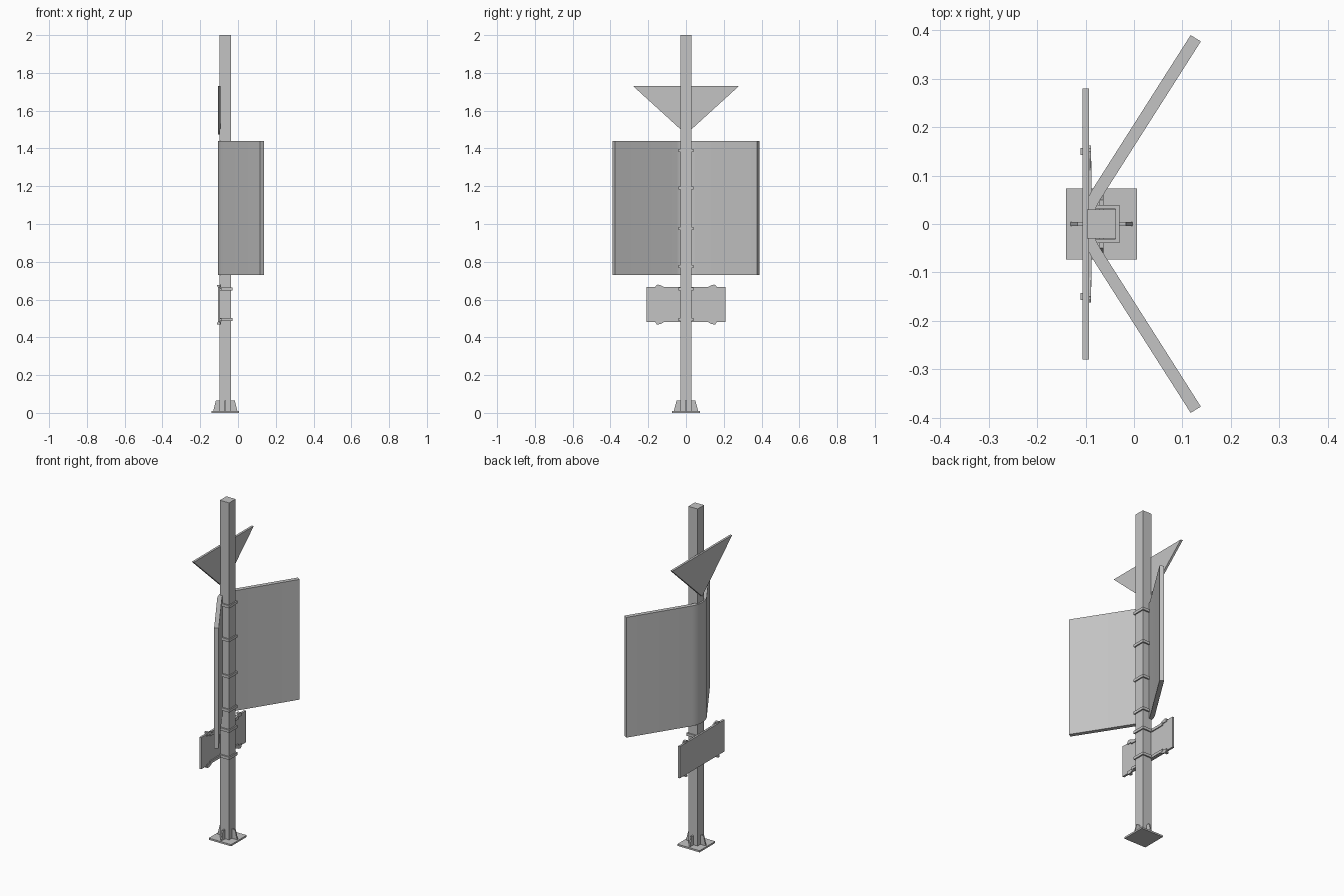
import bpy
import bmesh
from mathutils import Vector

cube = bpy.data.objects.get("Cube")
if cube:
    bpy.data.objects.remove(cube, do_unlink=True)

# One grey metal for everything
metal = bpy.data.materials.new("grey metal")
metal.use_nodes = True
grey = (0.55, 0.55, 0.55, 1)
metal.diffuse_color = grey
metal.node_tree.nodes["Principled BSDF"].inputs["Base Color"].default_value = grey

POST_X = -0.067
POST_HALF = 0.03


def prism(name, profile, axis, low, high, bevel=0):
    """Extrude a 2D profile along an axis; the profile uses the other two axes in order."""
    def place(p, h):
        c = list(p)
        c.insert("xyz".index(axis), h)
        return Vector(c)

    bm = bmesh.new()
    base = bm.faces.new([bm.verts.new(place(p, low)) for p in profile])
    new = bmesh.ops.extrude_face_region(bm, geom=[base])["geom"]
    shift = place((0, 0), high - low)
    bmesh.ops.translate(bm, vec=shift, verts=[g for g in new if isinstance(g, bmesh.types.BMVert)])
    bmesh.ops.recalc_face_normals(bm, faces=bm.faces)
    mesh = bpy.data.meshes.new(name)
    bm.to_mesh(mesh)
    bm.free()
    mesh.materials.append(metal)
    obj = bpy.data.objects.new(name, mesh)
    bpy.context.collection.objects.link(obj)
    if bevel:
        mod = obj.modifiers.new("edge", "BEVEL")
        mod.width = bevel
        mod.segments = 1
    return obj


def rect(a0, a1, b0, b1):
    return [(a0, b0), (a1, b0), (a1, b1), (a0, b1)]


def flip(points):
    return [(x, -y) for x, y in reversed(points)]


# Square post and its base plate
prism("post", rect(POST_X - POST_HALF, POST_X + POST_HALF, -POST_HALF, POST_HALF), "z", 0.005, 2)
prism("base_plate", rect(POST_X - 0.073, POST_X + 0.073, -0.073, 0.073), "z", 0, 0.01)

# Stiffening fins on the four sides of the post
for side, label in ((1, "left"), (-1, "right")):
    fin = [(0.025, 0.01), (0.064, 0.01), (0.05, 0.065), (0.025, 0.065)]
    prism("base_fin_" + label, [(POST_X + side * a, z) for a, z in fin], "y", -0.004, 0.004)
for side, label in ((1, "back"), (-1, "front")):
    prism("base_fin_" + label, [(side * a, z) for a, z in fin], "x", POST_X - 0.004, POST_X + 0.004)

# Large sheet folded round the post into a V with a rounded nose
outer = [(0.117, 0.39), (-0.088, 0.068), (-0.098, 0.047), (-0.104, 0.024), (-0.106, 0)]
inner = [(0.138, 0.377), (-0.070, 0.050), (-0.078, 0.035), (-0.083, 0.016), (-0.084, 0)]
outline = outer + flip(outer[:-1]) + inner[-1:] and (
    outer + flip(outer[:-1]) + [(x, -y) for x, y in inner] + list(reversed(inner[:-1])))
panel = prism("folded_panel", outline, "z", 0.73, 1.44)
bpy.ops.object.select_all(action="DESELECT")
panel.select_set(True)
bpy.context.view_layer.objects.active = panel
bpy.ops.object.shade_smooth_by_angle(angle=0.6)

# Triangular sign, point down, and the low rectangular sign
prism("triangle_sign", [(-0.28, 1.73), (0.28, 1.73), (0, 1.475)], "x", -0.106, -0.093)
prism("rectangle_sign", rect(-0.208, 0.208, 0.48, 0.667), "x", -0.106, -0.094)

# U-shaped clamps round the post
reach, start = -0.03, -0.094
clamp = [(start, 0.031), (-0.038, 0.031), (-0.038, -0.031), (start, -0.031),
         (start, -0.039), (reach, -0.039), (reach, 0.039), (start, 0.039)]
for i, z in enumerate((1.39, 1.19, 0.975, 0.775, 0.655, 0.495)):
    prism("clamp_%d" % (i + 1), clamp, "z", z - 0.008, z + 0.008)

# Straps behind the low sign, with clips hooked over its edges
clip = [(0.09, -0.006), (0.11, -0.004), (0.135, 0.009), (0.15, 0.012), (0.162, 0.004), (0.162, -0.01), (0.09, -0.01)]
for level, up, label in ((0.667, 1, "upper"), (0.48, -1, "lower")):
    mid = level - up * 0.012
    prism(label + "_strap", rect(-0.13, 0.13, mid - 0.008, mid + 0.008), "x", -0.095, -0.088)
    for side, hand in ((1, "back"), (-1, "front")):
        prism("%s_%s_clip" % (label, hand),
              [(side * y, level + up * z) for y, z in clip], "x", -0.096, -0.089)
        hook = sorted((level + up * 0.001, level + up * 0.011))
        prism("%s_%s_hook" % (label, hand),
              rect(min(side * 0.142, side * 0.157), max(side * 0.142, side * 0.157), *hook),
              "x", -0.11, -0.09)
